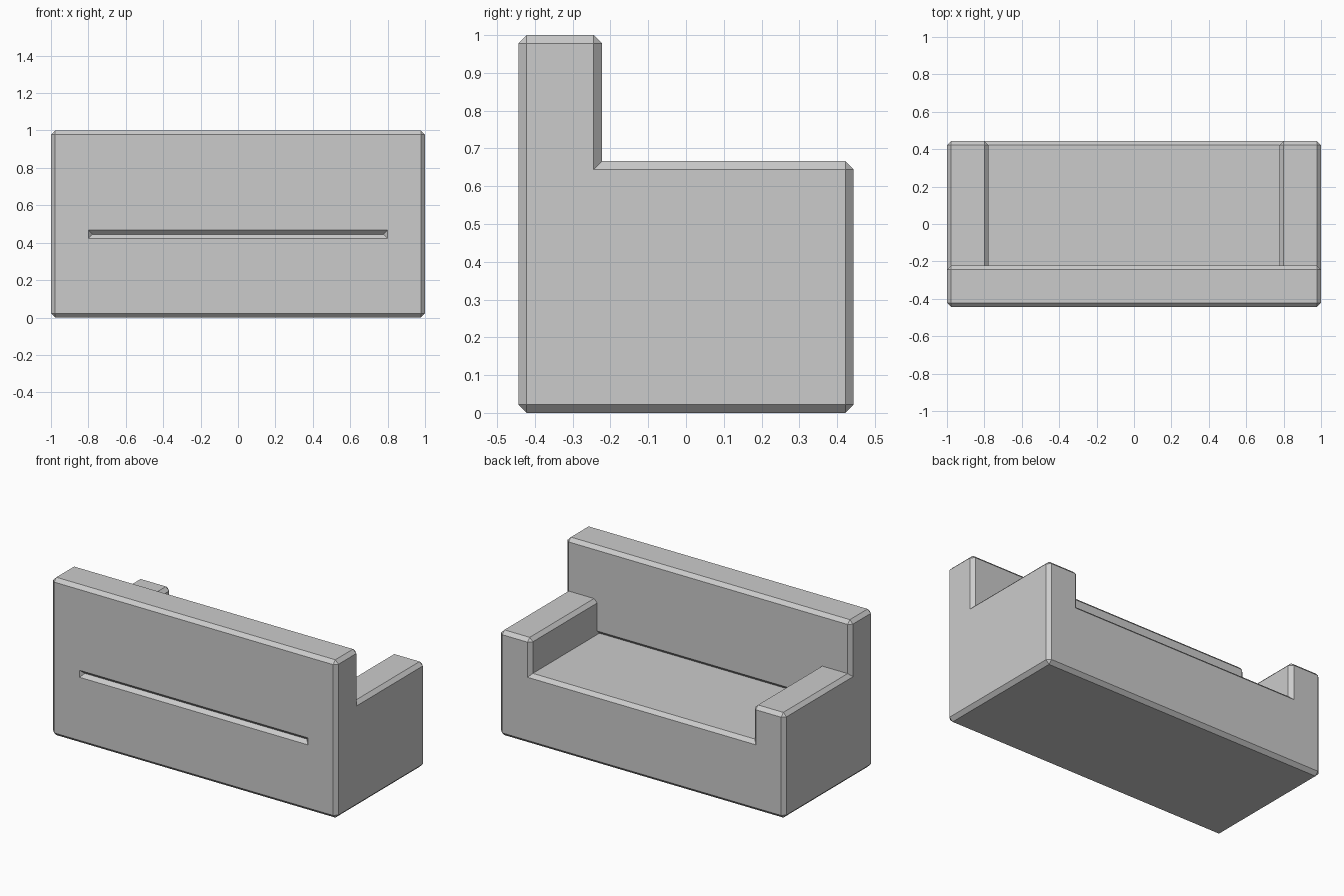
import bpy, bmesh
from mathutils import Vector

if "Cube" in bpy.data.objects:
    bpy.data.objects.remove(bpy.data.objects["Cube"])

B = 0.0222                        # chamfer width
XS = (-1.0, -0.778, 0.778, 1.0)   # arm | seat | arm
YS = (-0.444, -0.222, 0.444)      # backrest | seat
ZS = (0.0, 0.4444, 0.6667, 1.0)   # seat, arm and backrest heights
SEAT, BACK = ZS[1], YS[1]


def link(bm, name):
    me = bpy.data.meshes.new(name)
    bm.to_mesh(me)
    bm.free()
    ob = bpy.data.objects.new(name, me)
    bpy.context.collection.objects.link(ob)
    return ob


def filled(c):
    """Is this block of the sofa solid?"""
    i, j, k = c
    if not (0 <= i < 3 and 0 <= j < 2 and k >= 0):
        return False
    height = 3 if j == 0 else (1 if i == 1 else 2)
    return k < height


# Sofa body: outer skin of the stacked blocks
bm = bmesh.new()
axes = (XS, YS, ZS)
cells = [(i, j, k) for i in range(3) for j in range(2) for k in range(3)]
for c in filter(filled, cells):
    for a in range(3):
        for s in (0, 1):
            n = list(c)
            n[a] += 2 * s - 1
            if filled(n):
                continue
            u, v = (a + 1) % 3, (a + 2) % 3
            quad = []
            for du, dv in ((0, 0), (1, 0), (1, 1), (0, 1)):
                p = list(c)
                p[a] += s
                p[u] += du
                p[v] += dv
                quad.append(bm.verts.new([axes[m][p[m]] for m in range(3)]))
            bm.faces.new(quad if s else quad[::-1])
bmesh.ops.remove_doubles(bm, verts=bm.verts, dist=1e-4)
bmesh.ops.dissolve_limit(bm, angle_limit=0.02, verts=bm.verts, edges=bm.edges)
bm.normal_update()

# Chamfer the outward edges only
outer = [e for e in bm.edges if e.calc_face_angle_signed(0) > 0.1]
bmesh.ops.bevel(bm, geom=outer, offset=B, offset_type='OFFSET', segments=1,
                profile=0.5, affect='EDGES', clamp_overlap=False)

# Crease under the backrest, running back from the seat
crease = [e for e in bm.edges if all(
    abs(v.co.y - BACK) < 1e-3 and abs(v.co.z - SEAT) < 1e-3 for v in e.verts)]
bmesh.ops.bevel(bm, geom=crease, offset=B, offset_type='OFFSET', segments=1,
                profile=0.5, affect='EDGES', clamp_overlap=False)
for v in bm.verts:
    if abs(v.co.y - BACK - B) < 1e-3 and abs(v.co.z - SEAT) < 1e-3:
        v.co.y = BACK - B
bm.normal_update()
sofa = link(bm, "sofa_body")

# V-shaped groove across the rear of the backrest
bm = bmesh.new()
for sx in (-1, 1):
    bm.verts.new((sx * 0.778, YS[0] + B, SEAT))
    for sz in (-1, 1):
        bm.verts.new((sx * (0.778 + 2 * B), YS[0] - B, SEAT + sz * 2 * B))
bmesh.ops.convex_hull(bm, input=bm.verts)
bmesh.ops.recalc_face_normals(bm, faces=bm.faces)
cutter = link(bm, "groove_cutter")
cutter.hide_render = True
cutter.display_type = 'WIRE'
cut = sofa.modifiers.new("rear_groove", 'BOOLEAN')
cut.operation = 'DIFFERENCE'
cut.solver = 'EXACT'
cut.object = cutter
